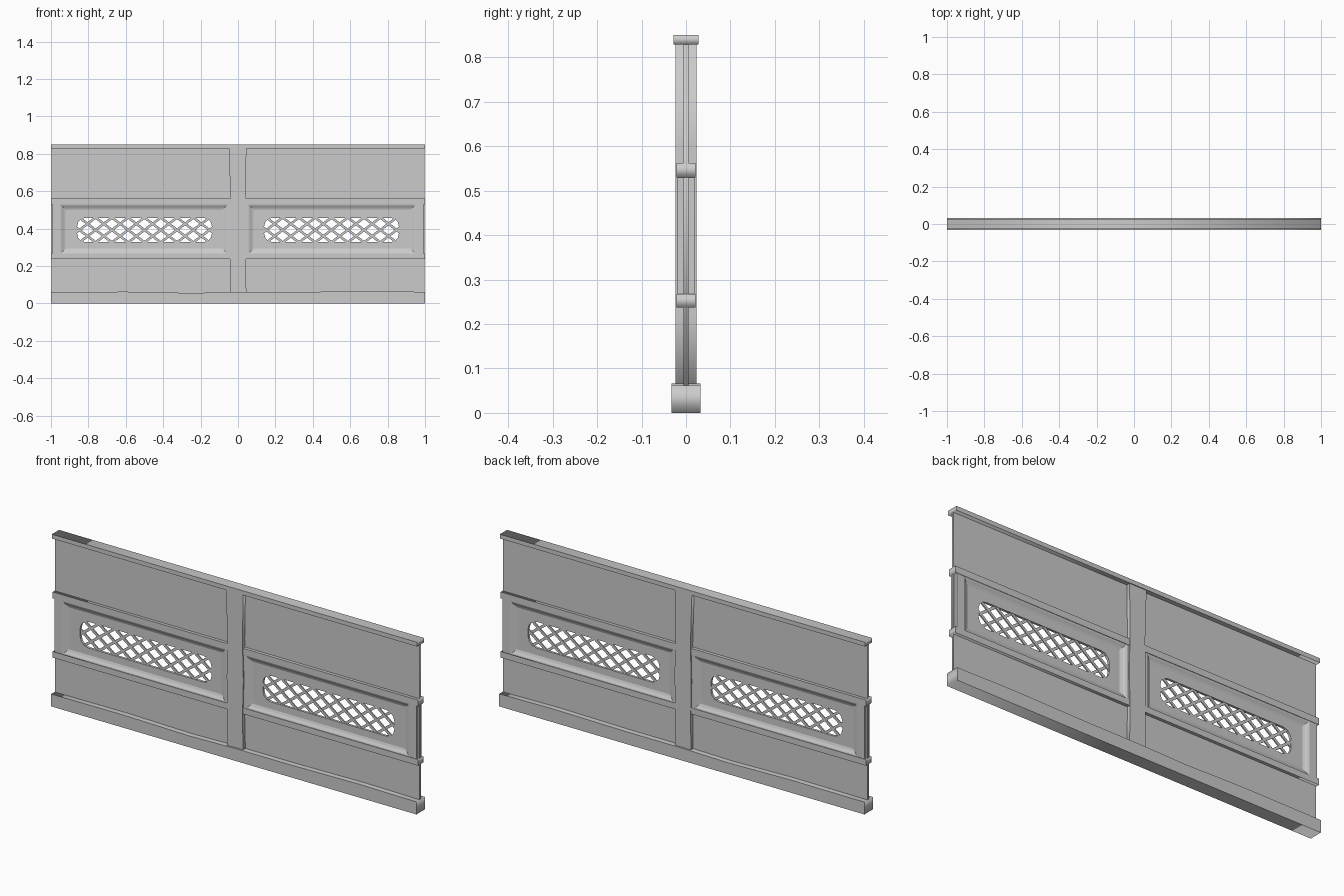
import bpy, bmesh, math
from mathutils import Vector

if "Cube" in bpy.data.objects:
    bpy.data.objects.remove(bpy.data.objects["Cube"])


def board(name, loops, depth):
    """Flat board from x/z outlines (first outer, others holes), centred on y."""
    cu = bpy.data.curves.new(name, 'CURVE')
    cu.dimensions = '2D'
    cu.fill_mode = 'BOTH'
    cu.extrude = depth
    for pts in loops:
        sp = cu.splines.new('POLY')
        sp.points.add(len(pts) - 1)
        for p, (x, z) in zip(sp.points, pts):
            p.co = (x, z, 0, 1)
        sp.use_cyclic_u = True
    ob = bpy.data.objects.new(name, cu)
    ob.rotation_euler.x = math.pi / 2
    bpy.context.collection.objects.link(ob)
    bpy.ops.object.select_all(action='DESELECT')
    ob.select_set(True)
    bpy.context.view_layer.objects.active = ob
    bpy.ops.object.convert(target='MESH')
    return bpy.context.object


def rect(x0, x1, z0, z1):
    return [(x0, z0), (x1, z0), (x1, z1), (x0, z1)]


def finish(name, bm):
    bmesh.ops.recalc_face_normals(bm, faces=bm.faces[:])
    me = bpy.data.meshes.new(name)
    bm.to_mesh(me)
    bm.free()
    ob = bpy.data.objects.new(name, me)
    bpy.context.collection.objects.link(ob)
    return ob


# grille window: x/z limits and corner radius (right side; left is mirrored)
WX0, WX1, WZ0, WZ1, R = 0.14, 0.86, 0.328, 0.458, 0.045


def window(sx):
    pts = []
    corners = [(WX1 - R, WZ1 - R), (WX0 + R, WZ1 - R), (WX0 + R, WZ0 + R), (WX1 - R, WZ0 + R)]
    for i, (cx, cz) in enumerate(corners):
        for k in range(4):
            a = math.radians(90 * i + 30 * k)
            pts.append((sx * (cx + R * math.cos(a)), cz + R * math.sin(a)))
    return pts


def frame(name, sx):
    """Rectangular moulding swept around each recessed panel."""
    section = [(0.0, 0.019), (0.008, 0.016), (0.018, 0.010), (0.030, 0.0055)]
    half = [(rect(0.03, 0.991, 0.25, 0.55), 0.019)]
    half += [(rect(0.055 + i, 0.95 - i, 0.265 + i, 0.53 - i), y) for i, y in section]
    rings = half + [(r, -y) for r, y in reversed(half)]
    bm = bmesh.new()
    vs = [[bm.verts.new((sx * x, y, z)) for x, z in r] for r, y in rings]
    for i in range(len(vs)):
        a, b = vs[i], vs[(i + 1) % len(vs)]
        for j in range(4):
            k = (j + 1) % 4
            bm.faces.new((a[j], a[k], b[k], b[j]))
    finish(name, bm)


def lattice(name, sx):
    """Crossed diagonal slats clipped just inside the window border."""
    bm = bmesh.new()
    pitch, slope, w, d = 0.087, 0.76, 0.0065, 0.003
    x0, x1, z0, z1 = WX0 - 0.01, WX1 + 0.01, WZ0 - 0.01, WZ1 + 0.01
    xm, zm = (x0 + x1) / 2, (z0 + z1) / 2
    for s in (1, -1):
        for i in range(-6, 7):
            xc = xm + i * pitch
            reach = (z1 - zm) / slope
            a, b = max(x0, xc - reach), min(x1, xc + reach)
            if b - a < 0.01:
                continue
            p = Vector((a, 0, zm + s * slope * (a - xc)))
            q = Vector((b, 0, zm + s * slope * (b - xc)))
            n = (q - p).normalized().cross(Vector((0, 1, 0))) * w
            y = Vector((0, d, 0))
            o = Vector((0, s * 0.001, 0))
            vs = []
            for e in (p, q):
                for c in (n + y, n - y, -n - y, -n + y):
                    v = e + c + o
                    vs.append(bm.verts.new((sx * v.x, v.y, v.z)))
            bm.faces.new(vs[:4])
            bm.faces.new(vs[4:])
            for j in range(4):
                k = (j + 1) % 4
                bm.faces.new((vs[j], vs[k], vs[4 + k], vs[4 + j]))
    finish(name, bm)


# thin wall sheet with both window openings
board("wall_panel", [rect(-0.997, 0.997, 0.03, 0.84), window(1), window(-1)], 0.006)

# skirting with slightly worn top edge, and top cap
board("base_board", [[(-1, 0), (1, 0), (1, 0.062), (0.7, 0.066), (0.3, 0.061), (0, 0.061),
                      (-0.25, 0.056), (-0.6, 0.063), (-1, 0.061)]], 0.033)
board("top_cap", [rect(-1, 1, 0.829, 0.85)], 0.028)

# middle post with slightly uneven edges
board("centre_post", [[(-0.044, 0.04), (0.045, 0.04), (0.041, 0.22), (0.046, 0.4), (0.041, 0.6),
                       (0.045, 0.84), (-0.049, 0.84), (-0.041, 0.58), (-0.045, 0.4),
                       (-0.042, 0.2)]], 0.024)

# horizontal rails
board("upper_rail", [rect(-1, 1, 0.53, 0.562)], 0.0215)
board("lower_rail", [rect(-1, 1, 0.237, 0.267)], 0.0215)

# mouldings and grilles on both halves
for side, sx in (("right", 1), ("left", -1)):
    frame(side + "_frame", sx)
    lattice(side + "_lattice", sx)
